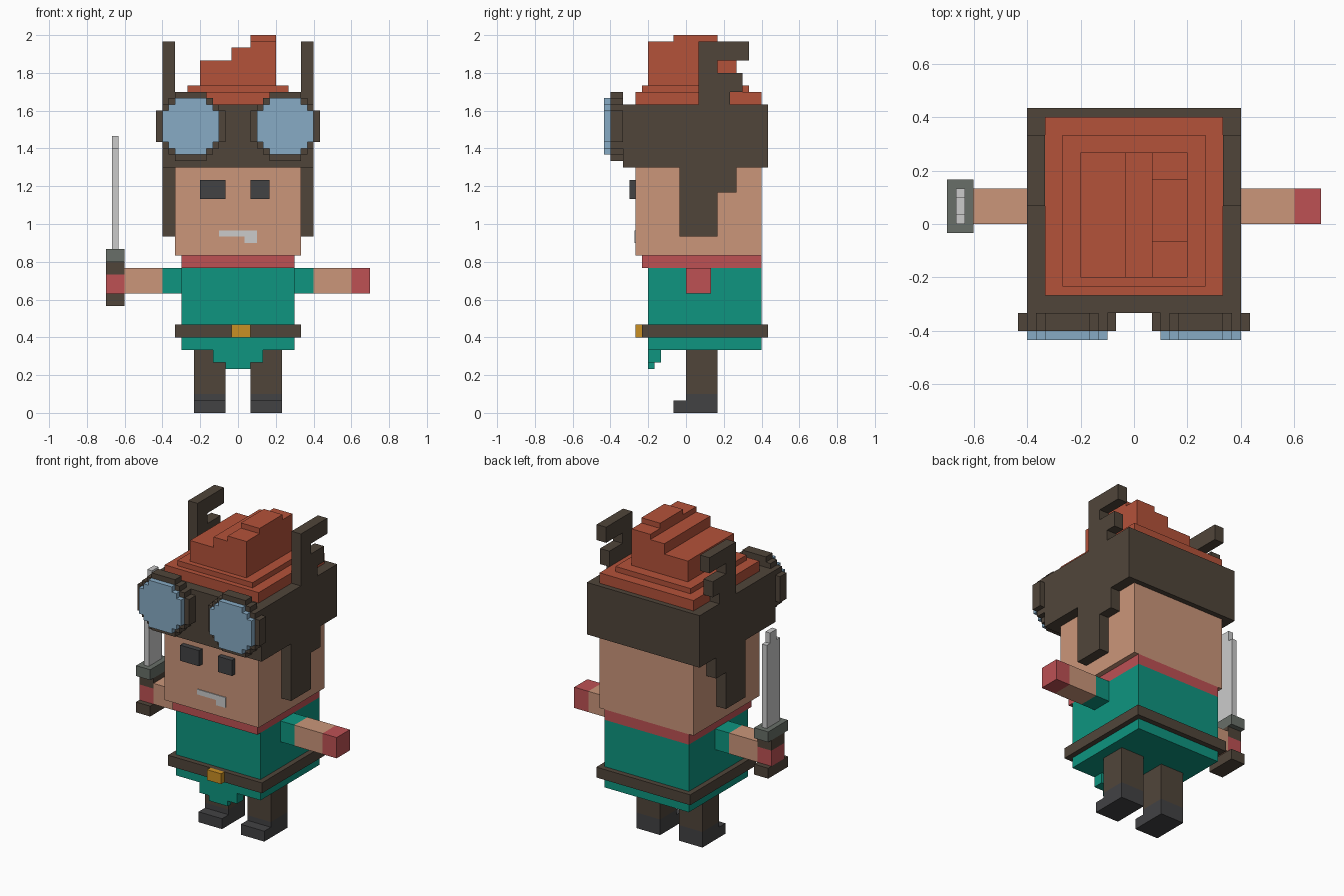
import bpy, bmesh

if "Cube" in bpy.data.objects:
    bpy.data.objects.remove(bpy.data.objects["Cube"])

V = 1 / 30  # size of one block unit


def material(name, hex_code):
    m = bpy.data.materials.new(name)
    srgb = [int(hex_code[i:i + 2], 16) / 255 for i in (0, 2, 4)]
    lin = [c / 12.92 if c <= 0.04045 else ((c + 0.055) / 1.055) ** 2.4 for c in srgb]
    m.diffuse_color = (*lin, 1)
    m.use_nodes = True
    m.node_tree.nodes["Principled BSDF"].inputs["Base Color"].default_value = m.diffuse_color
    return m


SKIN = material("skin", "cb967a")
TEAL = material("teal cloth", "0e9580")
BROWN = material("brown leather", "50453a")
RED = material("red cloth", "bd5154")
HAIR = material("orange hair", "b4523a")
LENS = material("blue lens", "87abc5")
GOLD = material("gold", "ca9024")
COAL = material("charcoal", "424244")
IRON = material("iron", "686f68")
STEEL = material("pale steel", "cbcbcb")


def prism(name, points, axis, lo, hi, mat):
    """Extrude a 2D outline (in block units) along x or y."""
    bm = bmesh.new()

    def place(p, d):
        return (d * V, p[0] * V, p[1] * V) if axis == "x" else (p[0] * V, d * V, p[1] * V)
    a = [bm.verts.new(place(p, lo)) for p in points]
    b = [bm.verts.new(place(p, hi)) for p in points]
    bm.faces.new(a)
    bm.faces.new(b[::-1])
    n = len(a)
    for i in range(n):
        j = (i + 1) % n
        bm.faces.new((a[j], a[i], b[i], b[j]))
    bmesh.ops.recalc_face_normals(bm, faces=bm.faces)
    me = bpy.data.meshes.new(name)
    bm.to_mesh(me)
    bm.free()
    me.materials.append(mat)
    ob = bpy.data.objects.new(name, me)
    bpy.context.collection.objects.link(ob)
    return ob


def box(name, x, y, z, mat):
    """Box from (low, high) ranges in block units."""
    return prism(name, [(x[0], z[0]), (x[1], z[0]), (x[1], z[1]), (x[0], z[1])],
                 "y", y[0], y[1], mat)


def stepped_disc(name, cx, z0, widths, y, mat):
    """Blocky disc made of one-unit rows of the given widths."""
    right = []
    for i, w in enumerate(widths):
        for z in (z0 + i, z0 + i + 1):
            p = (w / 2, z)
            if len(right) > 1 and right[-1] == p:
                continue
            right.append(p)
    pts = [(cx + w, z) for w, z in right] + [(cx - w, z) for w, z in reversed(right)]
    return prism(name, pts, "y", y[0], y[1], mat)


# Torso, collar, belt and the front flap of the tunic
box("tunic", (-9, 9), (-6, 12), (10, 23), TEAL)
box("collar", (-9, 9), (-7, 12), (23, 25), RED)
box("belt", (-10, 10), (-7, 13), (12, 14), BROWN)
box("buckle", (-1, 2), (-8, -7), (12, 14), GOLD)
box("tunic_flap", (-4, 4), (-6, -4), (8, 10), TEAL)
box("tunic_flap_tip", (-2, 2), (-6, -5), (7, 8), TEAL)

# Head and face
box("head", (-10, 10), (-8, 12), (25, 39), SKIN)
box("left_eye", (-6, -2), (-9, -8), (34, 37), COAL)
box("right_eye", (2, 5), (-9, -8), (34, 37), COAL)
prism("teeth", [(-3, 28), (1, 28), (1, 27), (3, 27), (3, 29), (-3, 29)],
      "y", -8.15, -8, STEEL)

# Helmet with goggles
box("helmet", (-12, 12), (-10, 13), (39, 49), BROWN)
FRAME = [5, 7, 9] + [11] * 5 + [9, 7, 5]
GLASS = [5, 7] + [9] * 5 + [7, 5]
for side, s in (("left", -1), ("right", 1)):
    stepped_disc(side + "_goggle_frame", s * 7.5, 40, FRAME, (-12, -10), BROWN)
    stepped_disc(side + "_goggle_lens", s * 7.5, 41, GLASS, (-13, -12), LENS)

# Hair, stacked in shrinking layers
box("hair_base", (-10, 10), (-8, 12), (49, 51), HAIR)
box("hair_layer", (-8, 8), (-7, 10), (51, 52), HAIR)
prism("hair_crest", [(-6, 52), (6, 52), (6, 59), (2, 59), (2, 58), (-1, 58), (-1, 56), (-6, 56)],
      "y", -6, 8, HAIR)
box("hair_tip", (2, 6), (-2, 5), (59, 60), HAIR)

# Paired parts: ear flaps, horns, arms, legs
EAR = [(-1, 28), (5, 28), (5, 35), (8, 35), (8, 39), (-1, 39)]
HORN = [(2, 49), (7, 49), (7, 51), (9, 51), (9, 54), (5, 54), (5, 56),
        (10, 56), (10, 59), (2, 59)]
for side, s in (("left", -1), ("right", 1)):
    def span(a, b):
        return (min(s * a, s * b), max(s * a, s * b))
    prism(side + "_ear_flap", EAR, "x", *span(10, 12), BROWN)
    prism(side + "_horn", HORN, "x", *span(10, 12), BROWN)
    box(side + "_sleeve", span(9, 12), (0, 4), (19, 23), TEAL)
    box(side + "_arm", span(12, 18), (0, 4), (19, 23), SKIN)
    box(side + "_hand", span(18, 21), (0, 4), (19, 22 if s < 0 else 23), RED)
    box(side + "_leg", span(2, 7), (0, 5), (3, 10), BROWN)
    prism(side + "_shoe", [(-2, 0), (5, 0), (5, 3), (0, 3), (0, 2), (-2, 2)],
          "x", *span(2, 7), COAL)

# Sword held in the left-hand side fist
box("sword_pommel", (-21, -18), (-1, 5), (17, 19), BROWN)
box("sword_grip", (-21, -18), (0, 4), (22, 24), BROWN)
box("sword_guard", (-21, -18), (-1, 5), (24, 26), IRON)
prism("sword_blade", [(0, 26), (4, 26), (4, 42), (3, 42), (3, 44), (1, 44), (1, 42), (0, 42)],
      "x", -20, -19, STEEL)
